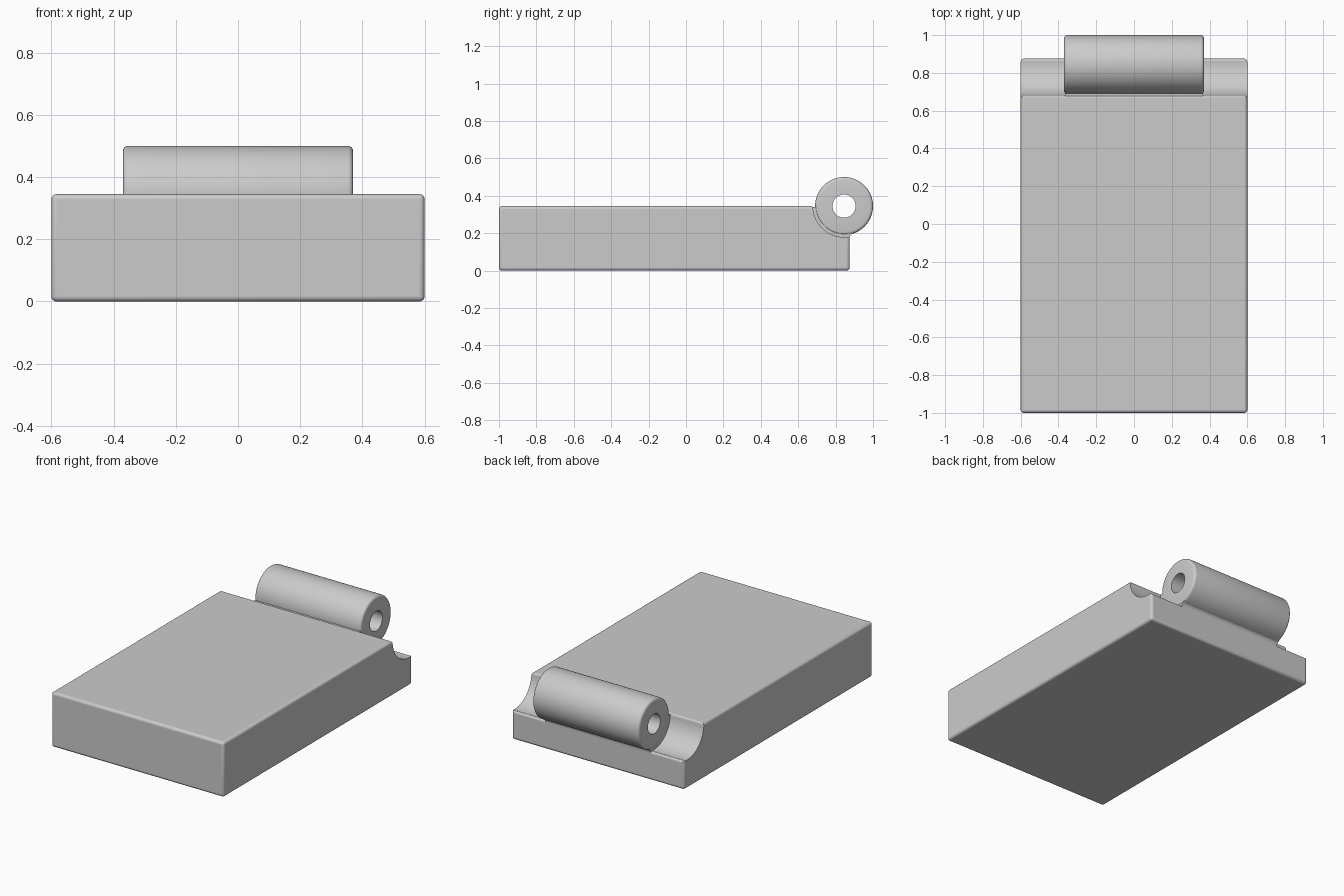
import bpy
import bmesh
from math import cos, sin, pi, radians

if "Cube" in bpy.data.objects:
    bpy.data.objects.remove(bpy.data.objects["Cube"], do_unlink=True)

PIN_Y, PIN_Z = 0.845, 0.345      # hinge axis
BARREL_R, SEAT_R, HOLE_R = 0.155, 0.166, 0.062
HALF_BARREL = 0.37
ROUND = 0.016

grey = bpy.data.materials.new("plain grey")
grey.use_nodes = True
colour = (0.6, 0.6, 0.6, 1)
grey.diffuse_color = colour
grey.node_tree.nodes["Principled BSDF"].inputs["Base Color"].default_value = colour


def finish(name, bm):
    bmesh.ops.recalc_face_normals(bm, faces=bm.faces[:])
    mesh = bpy.data.meshes.new(name)
    bm.to_mesh(mesh)
    bm.free()
    mesh.materials.append(grey)
    obj = bpy.data.objects.new(name, mesh)
    bpy.context.collection.objects.link(obj)
    return obj


def smooth(obj):
    bpy.ops.object.select_all(action='DESELECT')
    obj.select_set(True)
    bpy.context.view_layer.objects.active = obj
    bpy.ops.object.shade_smooth_by_angle(angle=radians(35))


def arc(cy, cz, r, start, end, steps):
    """Points (y, z) along an arc, angles in degrees."""
    angles = [radians(start + (end - start) * i / steps) for i in range(steps + 1)]
    return [(cy + r * cos(a), cz + r * sin(a)) for a in angles]


def extrude_x(name, profile, half):
    """Solid with a (y, z) profile, running from -half to half along x."""
    bm = bmesh.new()
    face = bm.faces.new([bm.verts.new((-half, y, z)) for y, z in profile])
    out = bmesh.ops.extrude_face_region(bm, geom=[face])
    verts = [v for v in out["geom"] if isinstance(v, bmesh.types.BMVert)]
    bmesh.ops.translate(bm, verts=verts, vec=(2 * half, 0, 0))
    return finish(name, bm)


# Rounded block
block = extrude_x("block", [(-1, 0), (0.875, 0), (0.875, 0.345), (-1, 0.345)], 0.6)
bevel = block.modifiers.new("rounded edges", 'BEVEL')
bevel.width, bevel.segments = ROUND, 4

# Groove for the hinge, with a softened lip on both sides
lip = arc(PIN_Y - SEAT_R - 0.012, PIN_Z - 0.012, 0.012, 90, 0, 4)
seat = arc(PIN_Y, PIN_Z, SEAT_R, 185, 276, 24)
heel = arc(0.863, 0.167, 0.012, 90, 0, 4)
cutter = extrude_x("groove_cutter",
                   lip + seat + heel + [(0.95, 0.167), (0.95, 0.45), (lip[0][0], 0.45)], 0.7)
cutter.hide_render = True
cutter.hide_set(True)
groove = block.modifiers.new("groove", 'BOOLEAN')
groove.operation, groove.solver, groove.object = 'DIFFERENCE', 'EXACT', cutter
smooth(block)

# Hinge barrel: a tube turned about the x axis
bm = bmesh.new()
half_profile = [(HALF_BARREL - ROUND * (1 - cos(a)), BARREL_R - ROUND * (1 - sin(a)))
                for a in [i * pi / 8 for i in range(5)]]
section = [(HALF_BARREL, HOLE_R)] + half_profile
section += [(-x, r) for x, r in reversed(section)]
SIDES = 64
rings = [[bm.verts.new((x, PIN_Y + r * cos(2 * pi * i / SIDES), PIN_Z + r * sin(2 * pi * i / SIDES)))
          for x, r in section] for i in range(SIDES)]
count = len(section)
for i in range(SIDES):
    a, b = rings[i], rings[(i + 1) % SIDES]
    for j in range(count):
        k = (j + 1) % count
        bm.faces.new((a[j], a[k], b[k], b[j]))
barrel = finish("hinge_barrel", bm)
smooth(barrel)

# Web joining the barrel to the groove, with a small fillet behind
inner = arc(PIN_Y, PIN_Z, BARREL_R - 0.012, 300, 182, 24)
outer = arc(PIN_Y, PIN_Z, SEAT_R + 0.004, 182, 272, 20)
fillet = arc(0.905, 0.172, 0.03, 180, 112, 6)
web = extrude_x("hinge_web", inner + outer + [(0.86, 0.15), (0.875, 0.15)] + fillet,
                HALF_BARREL - 0.004)
smooth(web)
